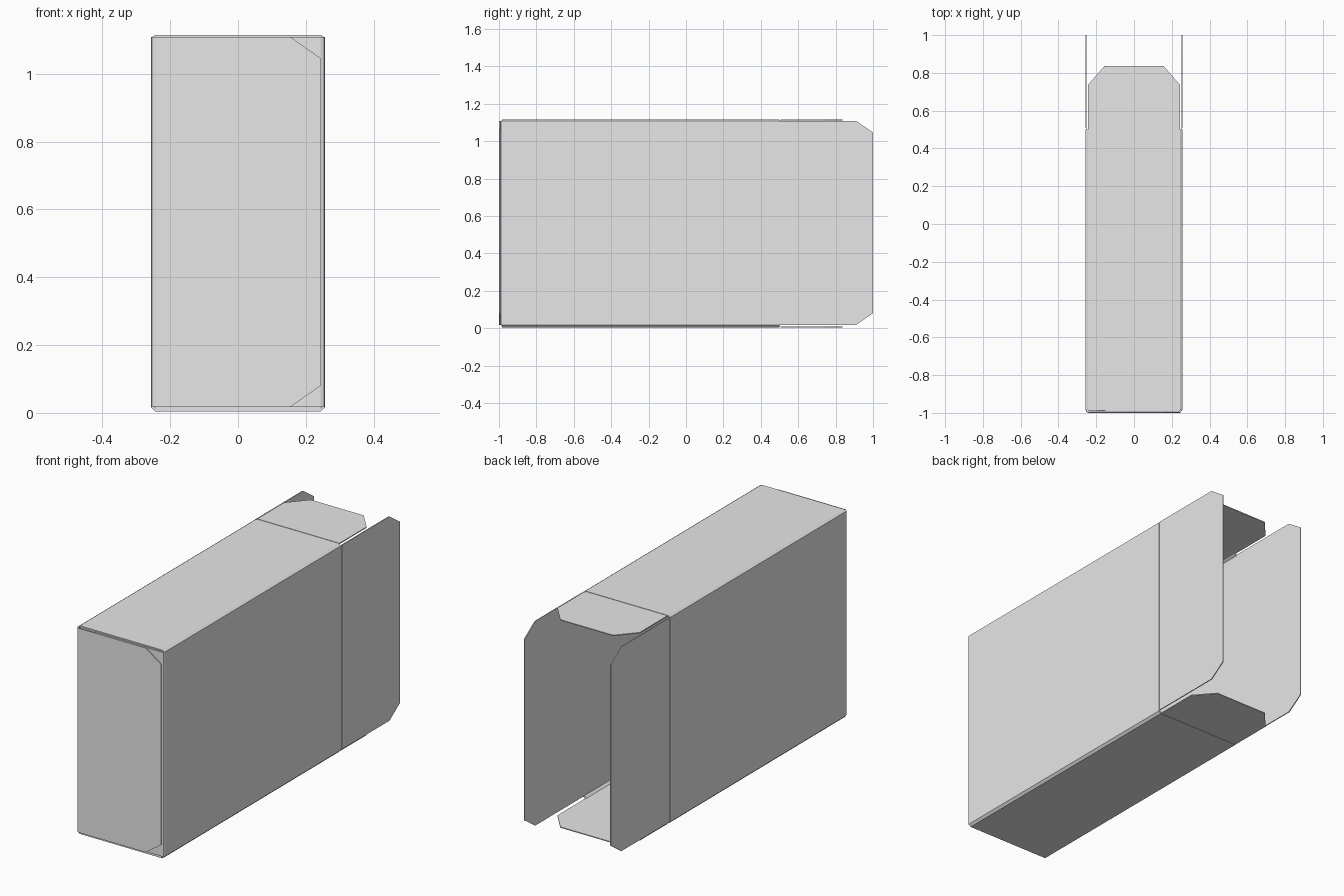
import bpy, bmesh

if "Cube" in bpy.data.objects:
    bpy.data.objects.remove(bpy.data.objects["Cube"])

T = 0.005                      # board thickness
X, TOP = 0.256, 1.115          # outer half width, height
Z0, Z1 = 0.018, 1.108          # side panel height range
FRONT, BACK = -0.985, 0.5      # sleeve ends

board = bpy.data.materials.new("grey_board")
board.diffuse_color = (0.8, 0.8, 0.8, 1)
board.use_nodes = True
board.node_tree.nodes["Principled BSDF"].inputs["Base Color"].default_value = board.diffuse_color


def place(p, axis, h):
    return {"x": (h, p[0], p[1]), "y": (p[0], h, p[1]), "z": (p[0], p[1], h)}[axis]


def finish(name, bm):
    bmesh.ops.recalc_face_normals(bm, faces=bm.faces)
    mesh = bpy.data.meshes.new(name)
    bm.to_mesh(mesh)
    bm.free()
    mesh.materials.append(board)
    ob = bpy.data.objects.new(name, mesh)
    bpy.context.collection.objects.link(ob)
    return ob


def prism(name, pts, axis, a, b):
    """Flat outline extruded from a to b along an axis."""
    bm = bmesh.new()
    lo = [bm.verts.new(place(p, axis, a)) for p in pts]
    hi = [bm.verts.new(place(p, axis, b)) for p in pts]
    bm.faces.new(lo)
    bm.faces.new(hi)
    for i in range(len(pts)):
        j = (i + 1) % len(pts)
        bm.faces.new((lo[i], lo[j], hi[j], hi[i]))
    return finish(name, bm)


def flap_outline(base, tip, lo, hi, cut_len, cut_wid, swap=False):
    """Flap from hinge (base) to tip, with both tip corners cut off."""
    s = cut_len if tip > base else -cut_len
    pts = [(base, lo), (tip - s, lo), (tip, lo + cut_wid),
           (tip, hi - cut_wid), (tip - s, hi), (base, hi)]
    return [(v, u) for u, v in pts] if swap else pts


def rect(u0, u1, v0, v1):
    return [(u0, v0), (u1, v0), (u1, v1), (u0, v1)]


# Sleeve: four walls with small chamfered folds
def ring(t):
    x, zb, zt = X - t, 0.004 + t, TOP - t
    c = 0.012
    half = [(x - c, zb), (x, zb + c), (x, zt - 0.008), (x - c, zt)]
    return half + [(-u, v) for u, v in reversed(half)]


bm = bmesh.new()
loops = [[bm.verts.new((u, y, v)) for u, v in ring(t)]
         for t, y in ((0, FRONT), (0, BACK), (T, BACK), (T, FRONT))]
for k in range(4):
    a, b = loops[k], loops[(k + 1) % 4]
    for i in range(8):
        j = (i + 1) % 8
        bm.faces.new((a[i], a[j], b[j], b[i]))
finish("box_sleeve", bm)

# Open side flaps at the back, with recessed crease strips
for side, s in (("left", -1), ("right", 1)):
    prism("back_flap_" + side, flap_outline(0.509, 1.0, Z0, Z1, 0.09, 0.062),
          "x", s * (X + 0.001), s * (X + 0.001 - T))
    prism("back_crease_" + side, rect(BACK, 0.509, Z0, Z1),
          "x", s * (X - 0.002), s * (X - T))

# Open top and bottom flaps at the back
for side, z, s in (("top", TOP, -1), ("bottom", 0.004, 1)):
    prism("back_flap_" + side,
          flap_outline(0.509, 0.837, -0.243, 0.243, 0.1, 0.087, True),
          "z", z, z + s * T)
    prism("back_crease_" + side, rect(-0.243, 0.243, BACK, 0.509).copy(),
          "z", z + s * 0.002, z + s * T)

# Closed front: outer flap hinged left, inner flap hinged right
prism("front_flap_outer", flap_outline(-0.242, 0.245, Z0, Z1, 0.09, 0.063),
      "y", -1.0, -0.995)
prism("front_flap_inner", flap_outline(0.244, -0.24, Z0, Z1, 0.09, 0.063),
      "y", -0.9935, -0.9885)
prism("front_fold_left", [(-X, FRONT), (-0.253, -0.994), (-0.242, -1.0),
                          (-0.242, -0.995), (-0.251, FRONT)], "z", Z0, Z1)
prism("front_fold_right", [(X, FRONT), (0.253, -0.990), (0.244, -0.9935),
                           (0.244, -0.9885), (0.251, FRONT)], "z", Z0, Z1)

# Short flaps folded in behind the front
for side, z, tip in (("top", TOP - 0.004, 0.785), ("bottom", 0.008, 0.335)):
    prism("front_dust_flap_" + side,
          flap_outline(z, tip, -0.243, 0.243, 0.1, 0.087, True),
          "y", -0.987, -0.982)
